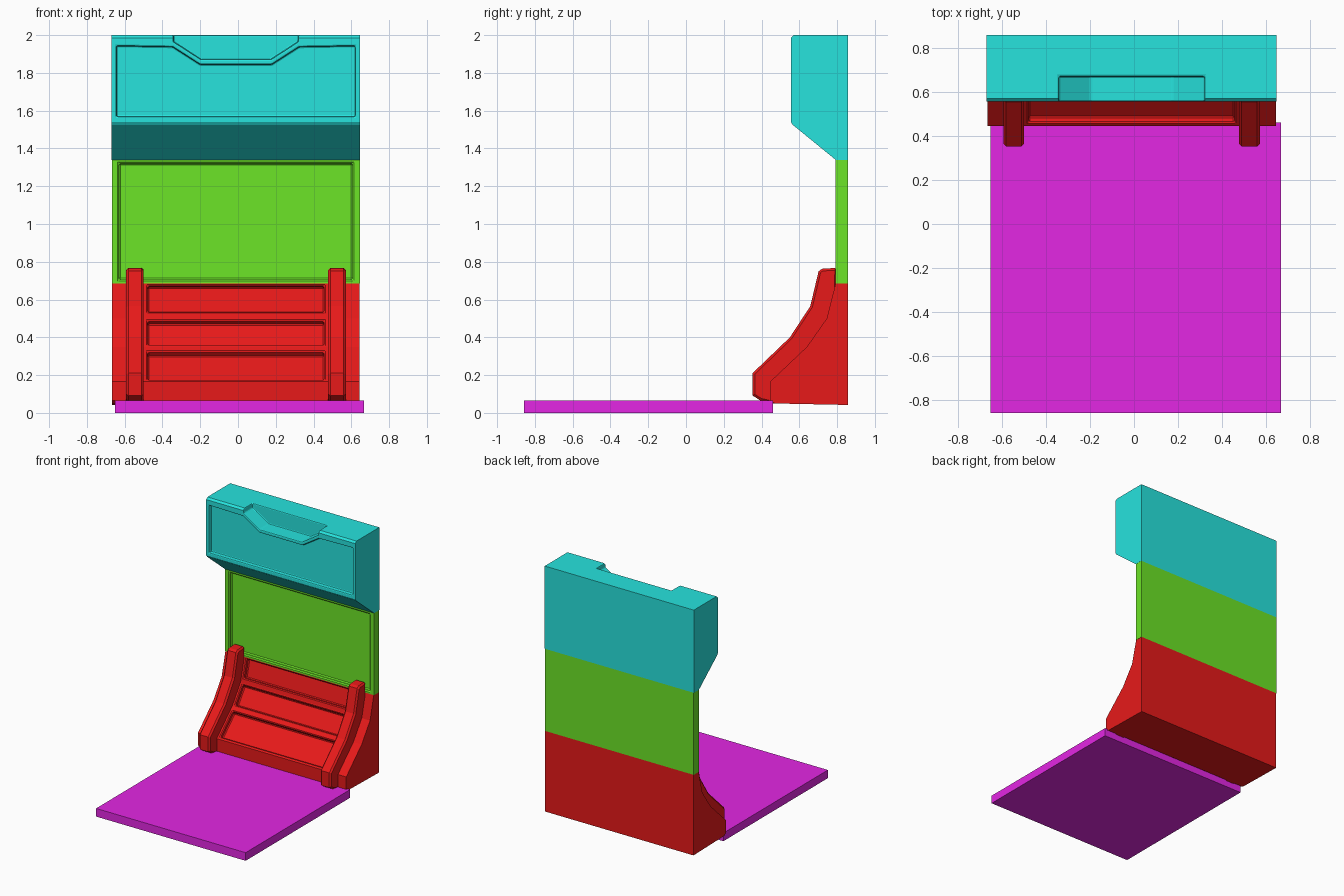
import bpy, bmesh
from mathutils import Vector

if "Cube" in bpy.data.objects:
    bpy.data.objects.remove(bpy.data.objects["Cube"])

C = -0.011          # wall centre line in x
BACK = 0.857


def paint(ob, rgb):
    m = bpy.data.materials.new(ob.name + "_colour")
    m.diffuse_color = (*rgb, 1)
    m.use_nodes = True
    m.node_tree.nodes["Principled BSDF"].inputs["Base Color"].default_value = m.diffuse_color
    ob.data.materials.append(m)


def prism(name, pts, lo, hi, axis="x"):
    """Extrude a (y, z) outline along x, or an (x, z) outline along y."""
    bm = bmesh.new()
    place = (lambda p, t: (t, *p)) if axis == "x" else (lambda p, t: (p[0], t, p[1]))
    face = bm.faces.new([bm.verts.new(place(p, lo)) for p in pts])
    ext = bmesh.ops.extrude_face_region(bm, geom=[face])["geom"]
    step = Vector((hi - lo, 0, 0)) if axis == "x" else Vector((0, hi - lo, 0))
    bmesh.ops.translate(bm, vec=step, verts=[v for v in ext if isinstance(v, bmesh.types.BMVert)])
    bmesh.ops.recalc_face_normals(bm, faces=bm.faces)
    me = bpy.data.meshes.new(name)
    bm.to_mesh(me)
    bm.free()
    ob = bpy.data.objects.new(name, me)
    bpy.context.collection.objects.link(ob)
    return ob


def cut(ob, cutter):
    mod = ob.modifiers.new("cut", "BOOLEAN")
    mod.object, mod.operation, mod.solver = cutter, "DIFFERENCE", "EXACT"
    bpy.context.view_layer.objects.active = ob
    bpy.ops.object.modifier_apply(modifier=mod.name)
    bpy.data.objects.remove(cutter)


def soften(ob, half, width, segments=1):
    """Bevel sharp edges that do not touch the flush side faces."""
    bm = bmesh.new()
    bm.from_mesh(ob.data)
    edges = [e for e in bm.edges if len(e.link_faces) == 2 and e.calc_face_angle() > 0.5
             and all(abs(v.co.x - C) < half - 0.003 and v.co.y < BACK - 0.01 for v in e.verts)]
    bmesh.ops.bevel(bm, geom=edges, offset=width, segments=segments, profile=0.5,
                    affect="EDGES", clamp_overlap=True)
    bm.to_mesh(ob.data)
    bm.free()


RED, GREEN = (0.80, 0.01, 0.01), (0.15, 0.78, 0.02)
CYAN, MAGENTA = (0.02, 0.77, 0.73), (0.77, 0.02, 0.77)

# Floor slab
floor = prism("floor_slab", [(-0.858, 0), (0.46, 0), (0.46, 0.065), (-0.858, 0.065)], -0.652, 0.668)
paint(floor, MAGENTA)

# Sloping lower wall with three sunken panels
curve = [(0.445, 0.165), (0.64, 0.35), (0.745, 0.5), (0.792, 0.685)]
base = prism("lower_wall", [(BACK, 0.042), (0.47, 0.05), (0.445, 0.065)] + curve + [(BACK, 0.685)],
             C - 0.655, C + 0.655)
for (p, q), (z0, z1) in zip(zip(curve, curve[1:]), [(0.18, 0.325), (0.362, 0.488), (0.535, 0.673)]):
    p, q = Vector(p), Vector(q)
    d = (q - p).normalized()
    n = Vector((d.y, -d.x))
    a, b = (p + (q - p) * ((z - p.y) / (q.y - p.y)) for z in (z0, z1))
    cut(base, prism("panel_cutter", [a - n * 0.02, b - n * 0.02, b + n * 0.035, a + n * 0.035],
                    C - 0.467, C + 0.467))
soften(base, 0.655, 0.007)
paint(base, RED)

# Pair of curved buttress ribs
rib_outline = [(0.79, 0.06), (0.46, 0.05), (0.395, 0.065), (0.352, 0.092), (0.352, 0.21), (0.55, 0.4),
               (0.658, 0.565), (0.702, 0.75), (0.72, 0.763), (0.80, 0.768)]
for side, label in ((-1, "left"), (1, "right")):
    x = C + side * 0.535
    rib = prism("buttress_" + label, rib_outline, x - 0.047, x + 0.047)
    bev = rib.modifiers.new("bevel", "BEVEL")
    bev.width, bev.segments, bev.limit_method, bev.angle_limit = 0.012, 1, "ANGLE", 1.2
    paint(rib, RED)

# Middle wall with one large sunken panel
middle = prism("middle_wall", [(BACK, 0.685), (0.792, 0.685), (0.792, 1.34), (BACK, 1.34)],
               C - 0.657, C + 0.657)
cut(middle, prism("middle_cutter", [(C - 0.618, 0.705), (C + 0.618, 0.705), (C + 0.618, 1.32),
                                    (C - 0.618, 1.32)], 0.75, 0.817, "y"))
soften(middle, 0.657, 0.008)
paint(middle, GREEN)

# Overhanging top wall: top notch and framed front panel
top = prism("upper_wall", [(BACK, 1.34), (0.792, 1.34), (0.565, 1.525), (0.555, 1.54), (0.555, 1.985),
                           (0.57, 2.0), (BACK, 2.0)], C - 0.658, C + 0.658)
cut(top, prism("notch_cutter", [(C - 0.33, 2.1), (C - 0.33, 1.965), (C - 0.186, 1.872),
                                (C + 0.186, 1.872), (C + 0.33, 1.965), (C + 0.33, 2.1)], 0.5, 0.67, "y"))
cut(top, prism("front_cutter", [(C - 0.632, 1.568), (C + 0.632, 1.568), (C + 0.632, 1.943),
                                (C + 0.335, 1.938), (C + 0.19, 1.845), (C - 0.19, 1.845),
                                (C - 0.335, 1.938), (C - 0.632, 1.943)], 0.5, 0.583, "y"))
soften(top, 0.658, 0.008, 2)
paint(top, CYAN)
